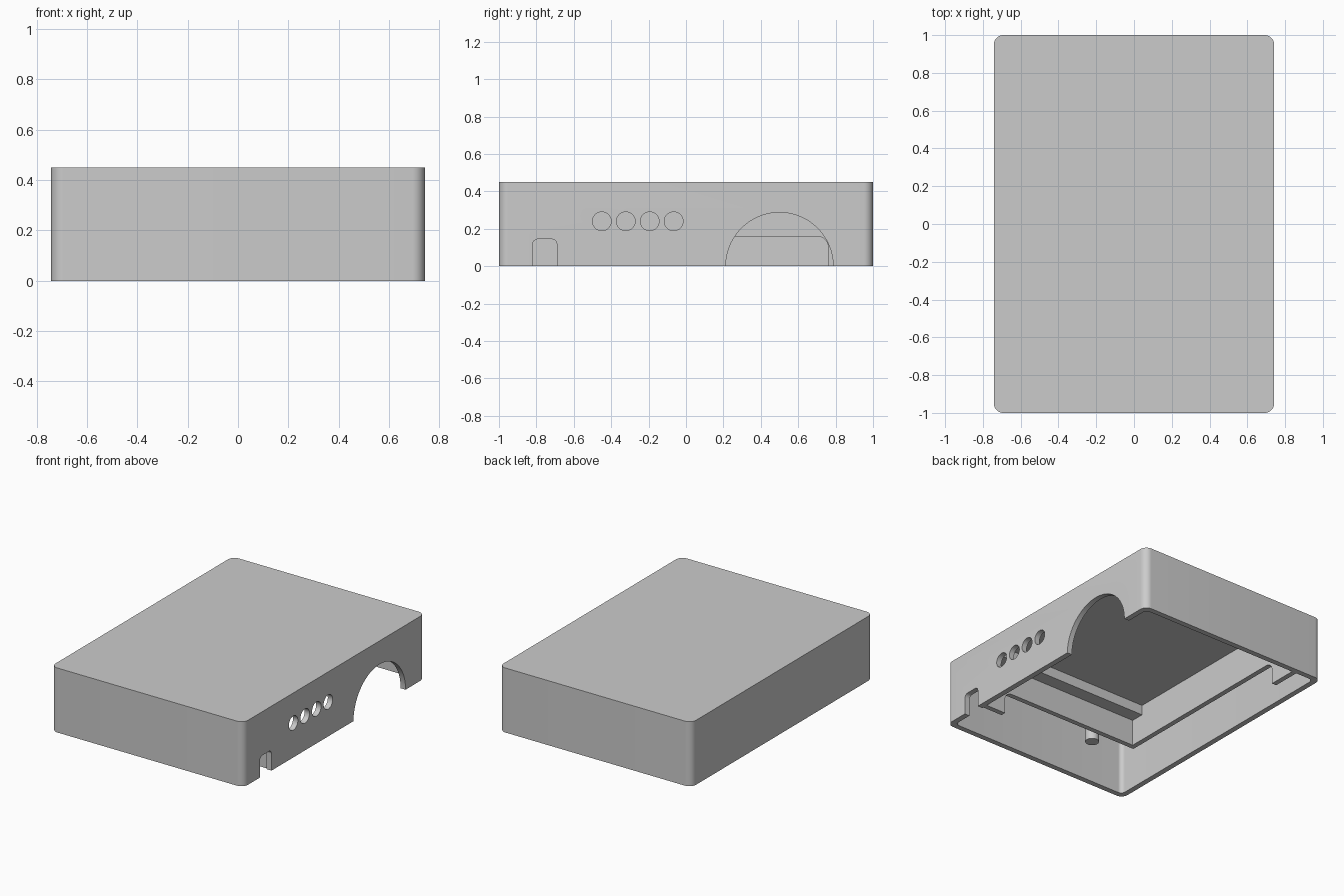
import bpy, bmesh
from math import sin, cos, pi
from mathutils import Vector

if "Cube" in bpy.data.objects:
    bpy.data.objects.remove(bpy.data.objects["Cube"])

grey = bpy.data.materials.new("plain grey")
grey.use_nodes = True
grey.diffuse_color = (0.6, 0.6, 0.6, 1)
grey.node_tree.nodes["Principled BSDF"].inputs["Base Color"].default_value = (0.6, 0.6, 0.6, 1)

HX, HY, HEIGHT = 0.742, 1.0, 0.45
WALL = 0.038
CEILING = HEIGHT - 0.035


def prism(name, outline, axis, low, high):
    """Extrude a 2D outline along an axis; the other two axes keep their order."""
    def place(a, b, c):
        return {"x": Vector((c, a, b)), "y": Vector((a, c, b)), "z": Vector((a, b, c))}[axis]
    bm = bmesh.new()
    face = bm.faces.new([bm.verts.new(place(a, b, low)) for a, b in outline])
    grown = bmesh.ops.extrude_face_region(bm, geom=[face])
    moved = [v for v in grown["geom"] if isinstance(v, bmesh.types.BMVert)]
    bmesh.ops.translate(bm, verts=moved, vec=place(0, 0, high - low))
    bmesh.ops.recalc_face_normals(bm, faces=bm.faces)
    mesh = bpy.data.meshes.new(name)
    bm.to_mesh(mesh)
    bm.free()
    mesh.materials.append(grey)
    obj = bpy.data.objects.new(name, mesh)
    bpy.context.collection.objects.link(obj)
    return obj


def rounded(a0, a1, b0, b1, r, steps=10):
    """Rounded rectangle outline."""
    centres = [(a1 - r, b1 - r), (a0 + r, b1 - r), (a0 + r, b0 + r), (a1 - r, b0 + r)]
    return [(a + r * cos((q + i / steps) * pi / 2), b + r * sin((q + i / steps) * pi / 2))
            for q, (a, b) in enumerate(centres) for i in range(steps + 1)]


def circle(a, b, r, steps=48):
    return [(a + r * cos(2 * pi * i / steps), b + r * sin(2 * pi * i / steps))
            for i in range(steps)]


def activate(obj):
    bpy.ops.object.select_all(action="DESELECT")
    obj.select_set(True)
    bpy.context.view_layer.objects.active = obj


def cut(obj, cutter):
    cutter.hide_render = True
    mod = obj.modifiers.new("cut", "BOOLEAN")
    mod.operation, mod.solver, mod.object = "DIFFERENCE", "EXACT", cutter
    activate(obj)
    bpy.ops.object.modifier_apply(modifier=mod.name)
    bpy.data.objects.remove(cutter)


def smooth(obj):
    activate(obj)
    bpy.ops.object.shade_smooth_by_angle(angle=0.6)


# Outer shell, open underneath
shell = prism("case_shell", rounded(-HX, HX, -HY, HY, 0.05), "z", 0, HEIGHT)
cut(shell, prism("cavity", rounded(-HX + WALL, HX - WALL, -HY + WALL, HY - WALL, 0.03),
                 "z", -0.1, CEILING))

# Openings in the +x side: big arch, cable slot and a row of round holes
cut(shell, prism("arch_cut", circle(0.5, 0, 0.287, 96), "x", 0.65, 0.8))
cut(shell, prism("slot_cut", rounded(-0.82, -0.69, -0.1, 0.145, 0.03), "x", 0.65, 0.8))
for i in range(4):
    cut(shell, prism("hole_cut", circle(-0.45 + 0.128 * i, 0.24, 0.05), "x", 0.65, 0.8))
smooth(shell)


def partition(name, axis, low, high, start, notch, end):
    """Inner wall with a raised lower edge and a leg reaching the base."""
    r, top = 0.06, 0.16
    arc = [(notch - r + r * sin(t * pi / 20), top - r + r * cos(t * pi / 20)) for t in range(11)]
    outline = [(start, CEILING + 0.01), (start, top)] + arc
    outline += [(notch, 0), (end, 0), (end, CEILING + 0.01)]
    smooth(prism(name, outline, axis, low, high))


# Inner walls around the main bay
partition("side_partition", "x", -0.565, -0.53, -0.68, 0.76, HY - WALL + 0.005)
partition("front_partition", "y", -0.68, -0.645, -0.56, 0.55, HX - WALL + 0.005)

# Ledge under the ceiling along the front partition
prism("ceiling_ledge", [(-0.535, 0.345), (0.709, 0.345), (0.709, CEILING + 0.01),
                        (-0.535, CEILING + 0.01)], "y", -0.65, -0.55)

# Small cable post in the narrow front channel
smooth(prism("cable_post", circle(-0.3, -0.78, 0.045, 32), "z", 0.16, CEILING + 0.01))
